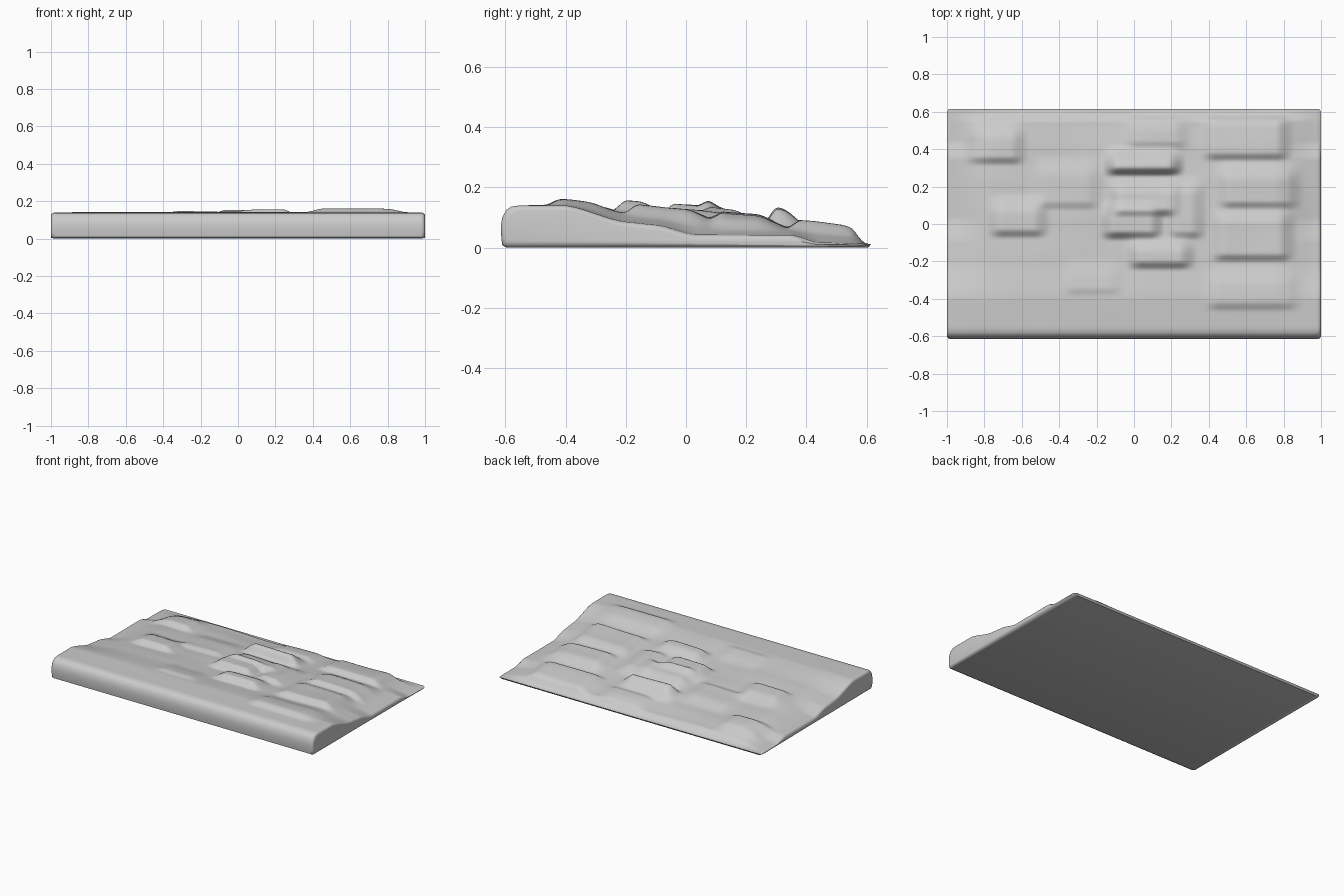
import bpy, bmesh, math

cube = bpy.data.objects.get("Cube")
if cube:
    bpy.data.objects.remove(cube)

HALF_X, HALF_Y = 1.0, 0.615
NX, NY = 150, 110

# Height along the depth: at the short ends and through the middle
END = [(-.62, .13), (-.55, .14), (-.4, .14), (-.2, .085), (-.1, .075), (.03, .042),
       (.35, .042), (.44, .016), (.62, .014)]
MIDDLE = [(-.62, .13), (-.55, .14), (-.4, .143), (-.2, .115), (0, .098), (.2, .08),
          (.4, .06), (.55, .042), (.62, .014)]

# Raised pads: x from, x to, y from, y to, height
PADS = [
    (.42, .86, -.44, -.3, .018),
    (.45, .82, -.18, .02, .03),
    (.48, .86, .1, .26, .03),
    (.4, .8, .36, .54, .03),
    (0, .28, -.22, -.13, .038),
    (-.14, .12, -.06, .05, .045),
    (.2, .34, -.06, .18, .03),
    (-.1, .2, .06, .18, .04),
    (-.12, .22, .28, .34, .062),
    (-.02, .25, .42, .52, .02),
    (-.74, -.5, -.05, .08, .032),
    (-.88, -.62, .34, .48, .03),
    (-.5, -.22, .1, .28, .018),
    (-.35, -.1, -.36, -.26, .012),
]


def smooth(t):
    t = max(0, min(1, t))
    return t * t * (3 - 2 * t)


def along(profile, y):
    for (y0, z0), (y1, z1) in zip(profile, profile[1:]):
        if y <= y1:
            return z0 + (z1 - z0) * smooth((y - y0) / (y1 - y0)) * .5 \
                + (z1 - z0) * (y - y0) / (y1 - y0) * .5
    return profile[-1][1]


def pad(x, y, x0, x1, y0, y1, height):
    # Steep towards the front, gentle towards the back
    side = smooth((x - x0 + .06) / .1) * smooth((x1 + .06 - x) / .1)
    return height * side * smooth((y - y0 + .03) / .055) * smooth((y1 + .09 - y) / .12)


def top_height(x, y):
    inner = smooth((1 - abs(x)) / .25)
    z = along(END, y) * (1 - inner) + along(MIDDLE, y) * inner
    z += inner * sum(pad(x, y, *p) for p in PADS)
    z += inner * .004 * math.sin(9 * x + 3) * math.sin(8 * y) * smooth((y + .6) / .4)
    # Rounded back lip
    back = smooth((HALF_Y - y) / .07)
    return z * back + .012 * (1 - back)


def section(x):
    # Bulged front, relief top and thin back edge of one slice
    points = [(HALF_Y - .01, 0), (-.595, 0), (-.61, .008), (-.613, .03), (-HALF_Y, .07),
              (-.61, .1), (-.597, .125), (-.58, .136)]
    for j in range(NY + 1):
        y = -.56 + (HALF_Y + .56) * j / NY
        points.append((y, top_height(x, y)))
    return points


# Slices from end to end, the outer ones shrinking into rounded ends
rim = [(.0, .018), (.002, .01), (.007, .004), (.014, .001)]
slices = [(-HALF_X + dx, inset) for dx, inset in rim]
slices += [((2 * i / NX - 1) * .98, 0) for i in range(NX + 1)]
slices += [(HALF_X - dx, inset) for dx, inset in reversed(rim)]

bm = bmesh.new()
rings = []
for x, inset in slices:
    ring = []
    for y, z in section(x):
        y *= 1 - inset / HALF_Y
        h = along(END, y)
        cut = min(inset, h * .35)
        z = z + cut * (1 - 2 * min(1, z / h))
        ring.append(bm.verts.new((x, y, z)))
    rings.append(ring)
for a, b in zip(rings, rings[1:]):
    for k in range(len(a)):
        n = (k + 1) % len(a)
        bm.faces.new((a[k], a[n], b[n], b[k]))
bm.faces.new(rings[0])
bm.faces.new(rings[-1])
bmesh.ops.recalc_face_normals(bm, faces=bm.faces)

mesh = bpy.data.meshes.new("relief_slab")
bm.to_mesh(mesh)
bm.free()
slab = bpy.data.objects.new("relief_slab", mesh)
bpy.context.collection.objects.link(slab)

# Plain grey surface
grey = bpy.data.materials.new("light_grey")
grey.use_nodes = True
colour = (.6, .6, .6, 1)
grey.diffuse_color = colour
grey.node_tree.nodes["Principled BSDF"].inputs["Base Color"].default_value = colour
mesh.materials.append(grey)

bpy.context.view_layer.objects.active = slab
slab.select_set(True)
bpy.ops.object.shade_smooth_by_angle(angle=math.radians(50))
